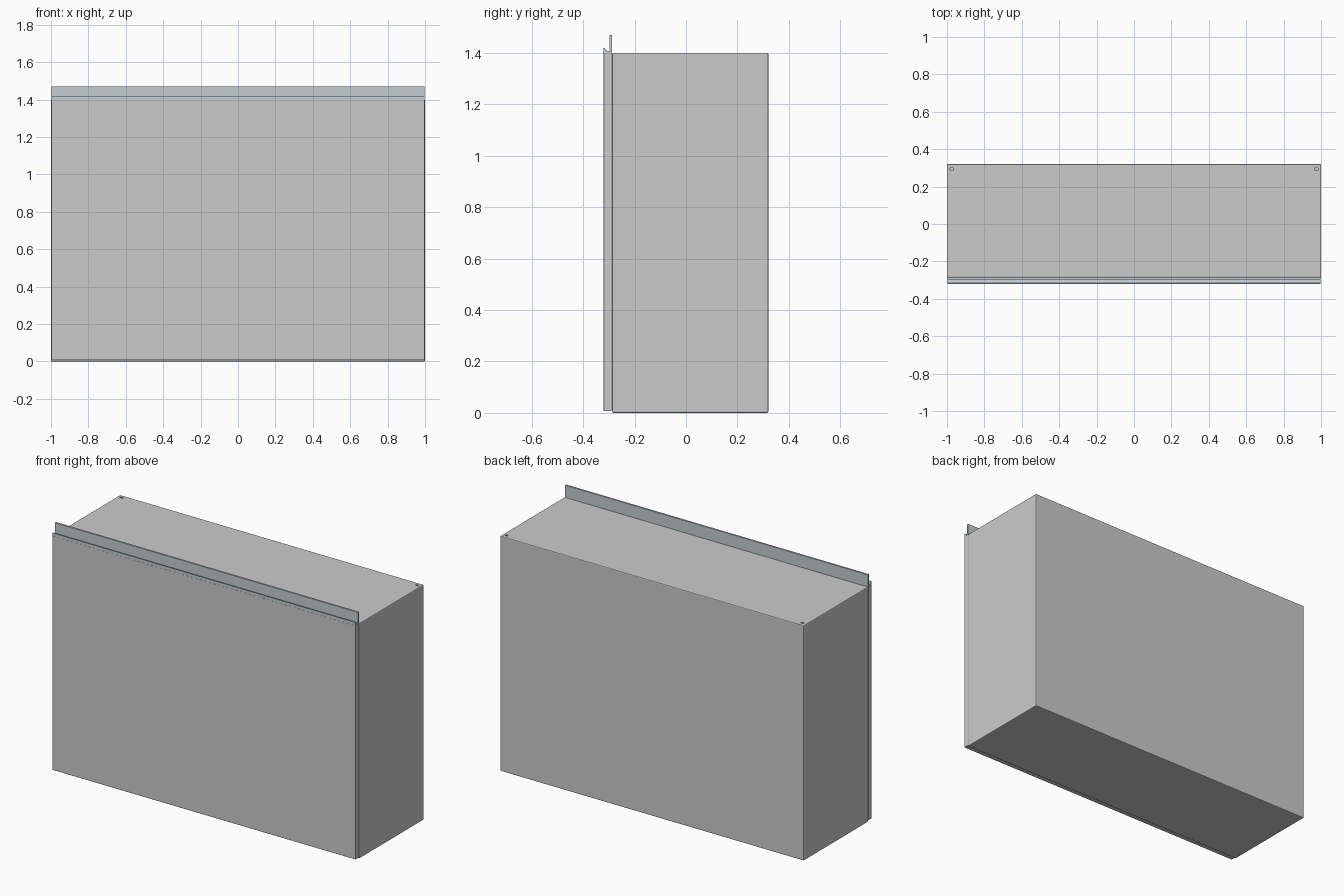
import bpy, bmesh

if "Cube" in bpy.data.objects:
    bpy.data.objects.remove(bpy.data.objects["Cube"])

def box(name, lo, hi, bevel=0.0, segments=2):
    bm = bmesh.new()
    bmesh.ops.create_cube(bm, size=1)
    for v in bm.verts:
        for i in range(3):
            v.co[i] = lo[i] if v.co[i] < 0 else hi[i]
    if bevel:
        bmesh.ops.bevel(bm, geom=bm.edges[:], offset=bevel, segments=segments,
                        profile=0.5, affect='EDGES')
    me = bpy.data.meshes.new(name)
    bm.to_mesh(me)
    bm.free()
    ob = bpy.data.objects.new(name, me)
    bpy.context.collection.objects.link(ob)
    return ob

def extrude_x(name, profile, x0, x1):
    bm = bmesh.new()
    face = bm.faces.new([bm.verts.new((x0, y, z)) for y, z in profile])
    out = bmesh.ops.extrude_face_region(bm, geom=[face])
    for v in out['geom']:
        if isinstance(v, bmesh.types.BMVert):
            v.co.x = x1
    bmesh.ops.recalc_face_normals(bm, faces=bm.faces[:])
    me = bpy.data.meshes.new(name)
    bm.to_mesh(me)
    bm.free()
    ob = bpy.data.objects.new(name, me)
    bpy.context.collection.objects.link(ob)
    return ob

# Cabinet body with slightly eased edges
body = box("cabinet_body", (-1, -0.287, 0), (1, 0.32, 1.40), 0.005)

# Small slots in the top, near the back corners
for side, label in ((-1, "left"), (1, "right")):
    x = side * 0.974
    cutter = box("slot_cutter_" + label, (x - 0.010, 0.289, 1.385), (x + 0.010, 0.299, 1.42))
    cutter.hide_render = True
    cutter.hide_viewport = True
    cutter.display_type = 'WIRE'
    mod = body.modifiers.new("slot_" + label, 'BOOLEAN')
    mod.operation = 'DIFFERENCE'
    mod.object = cutter

# Front panel, a hair in front of the body
box("front_panel", (-0.998, -0.32, 0.007), (0.998, -0.289, 1.40), 0.001, 1)

# Grip rail along the top edge: low front lip, hollow, tall rear flange
rail = extrude_x("handle_rail", [
    (-0.321, 1.400), (-0.321, 1.419), (-0.316, 1.419), (-0.311, 1.411),
    (-0.306, 1.407), (-0.298, 1.406), (-0.298, 1.470), (-0.287, 1.470),
    (-0.287, 1.400)], -0.998, 0.998)
metal = bpy.data.materials.new("rail_metal")
metal.diffuse_color = (0.56, 0.61, 0.64, 1)
metal.use_nodes = True
metal.node_tree.nodes["Principled BSDF"].inputs["Base Color"].default_value = metal.diffuse_color
rail.data.materials.append(metal)
